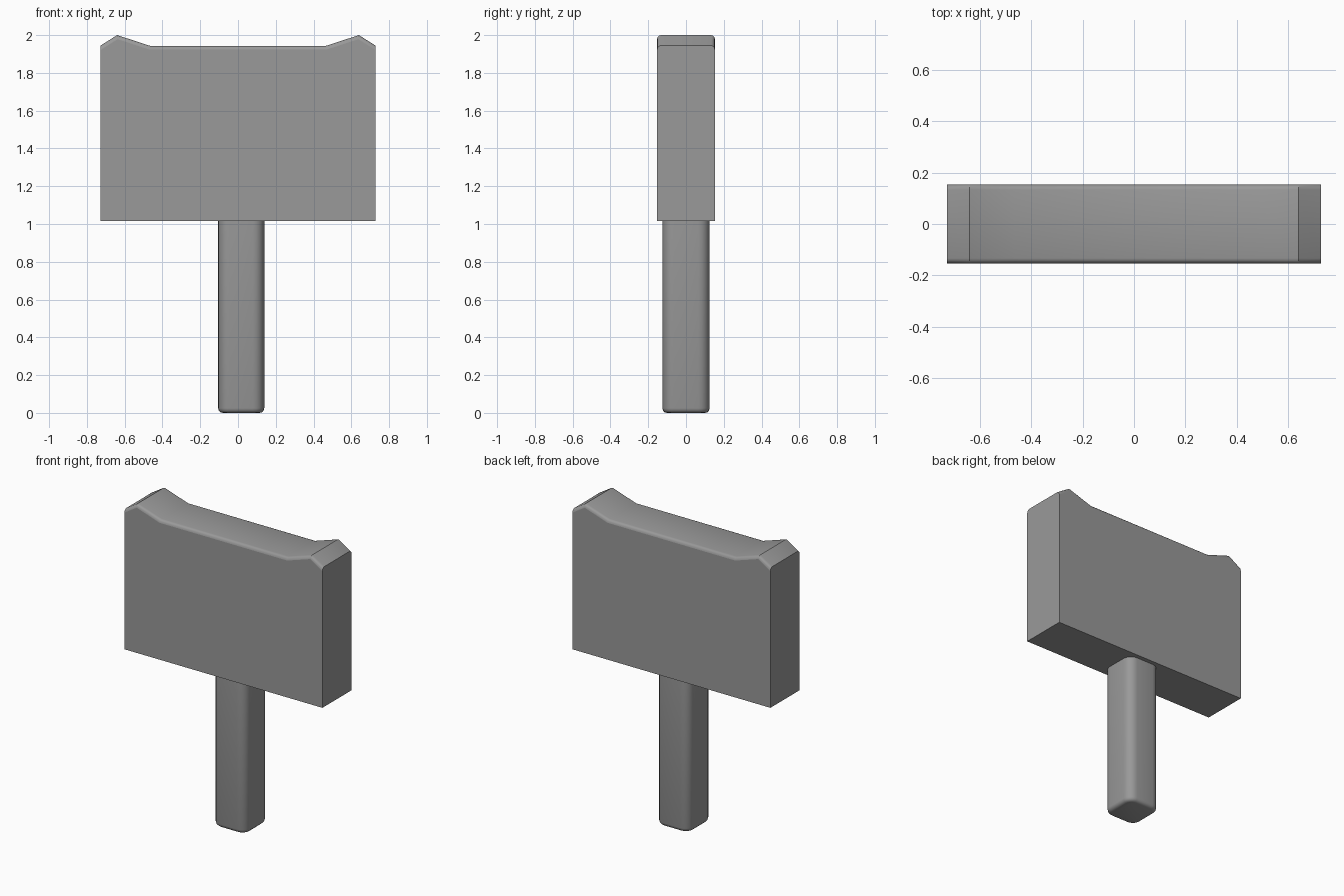
import bpy, bmesh
from mathutils import Matrix

if "Cube" in bpy.data.objects:
    bpy.data.objects.remove(bpy.data.objects["Cube"])

# Dark grey finish shared by both parts
grey = bpy.data.materials.new("dark_grey")
grey.diffuse_color = (0.32, 0.32, 0.32, 1)
grey.use_nodes = True
grey.node_tree.nodes["Principled BSDF"].inputs["Base Color"].default_value = grey.diffuse_color


def finish(name, bm):
    bmesh.ops.recalc_face_normals(bm, faces=bm.faces)
    mesh = bpy.data.meshes.new(name)
    bm.to_mesh(mesh)
    bm.free()
    mesh.materials.append(grey)
    obj = bpy.data.objects.new(name, mesh)
    bpy.context.collection.objects.link(obj)
    bpy.context.view_layer.objects.active = obj
    obj.select_set(True)
    bpy.ops.object.shade_smooth_by_angle(angle=0.6)
    obj.select_set(False)
    return obj


# Head: mirrored front profile with raised corners, extruded through y
half = [(0.727, 1.015), (0.727, 1.945), (0.64, 2.0), (0.465, 1.943)]
profile = half + [(-x, z) for x, z in reversed(half)]
depth = 0.153
bm = bmesh.new()
face = bm.faces.new([bm.verts.new((x, -depth, z)) for x, z in profile])
ext = bmesh.ops.extrude_face_region(bm, geom=[face], use_keep_orig=True)
bmesh.ops.translate(bm, vec=(0, 2 * depth, 0),
                    verts=[g for g in ext["geom"] if isinstance(g, bmesh.types.BMVert)])
bmesh.ops.recalc_face_normals(bm, faces=bm.faces)
# Soften the long front and back edges of the top
rim = [e for e in bm.edges
       if all(v.co.z > 1.9 for v in e.verts)
       and abs(e.verts[0].co.y - e.verts[1].co.y) < 1e-4]
bmesh.ops.bevel(bm, geom=rim, offset=0.02, segments=3, profile=0.5, affect='EDGES')
head = finish("hammer_head", bm)
# Keep the big front and back faces flat
for p in head.data.polygons:
    if abs(p.normal.y) > 0.99:
        p.use_smooth = False

# Handle: square post with rounded sides and lower end, set into the head
bm = bmesh.new()
bmesh.ops.create_cube(bm, size=1, matrix=Matrix.Translation((0.017, 0, 0.525))
                      @ Matrix.Diagonal((0.244, 0.25, 1.05, 1)))
sides = [e for e in bm.edges if abs(e.verts[0].co.z - e.verts[1].co.z) > 0.5]
bmesh.ops.bevel(bm, geom=sides, offset=0.06, segments=5, profile=0.5, affect='EDGES')
base = [e for e in bm.edges if all(v.co.z < 0.01 for v in e.verts)]
bmesh.ops.bevel(bm, geom=base, offset=0.025, segments=3, profile=0.5, affect='EDGES')
finish("handle", bm)
